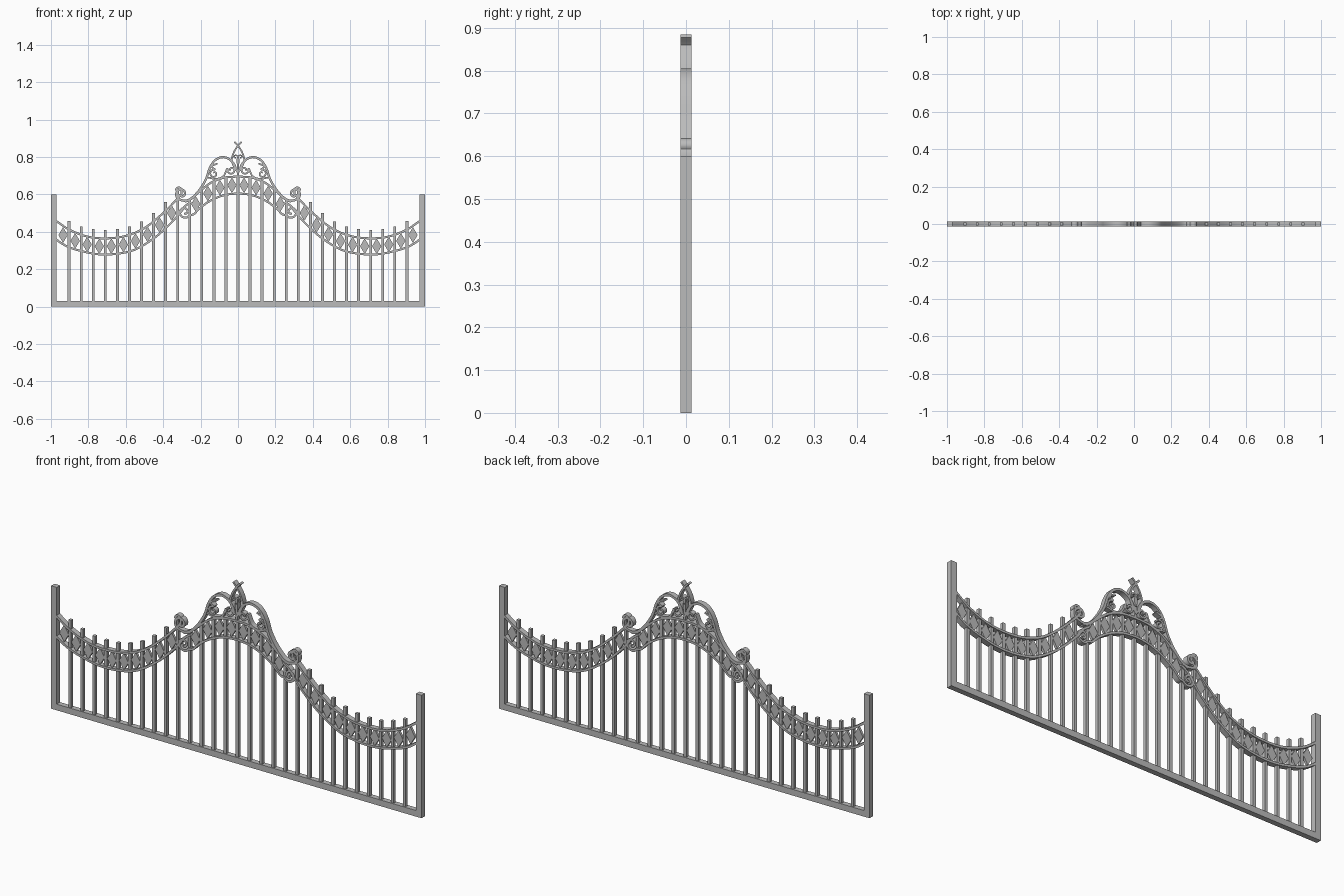
import bpy, bmesh, math
from mathutils import Vector

cube = bpy.data.objects.get("Cube")
if cube:
    bpy.data.objects.remove(cube, do_unlink=True)

# One grey metal for everything
metal = bpy.data.materials.new("grey_metal")
metal.use_nodes = True
GREY = (0.5, 0.5, 0.5, 1)
metal.diffuse_color = GREY
metal.node_tree.nodes["Principled BSDF"].inputs["Base Color"].default_value = GREY

DEPTH = 0.026
STEP = 0.0645
SIDES = (("left", 1), ("right", -1))


def finish(name, bm, smooth=False):
    bmesh.ops.recalc_face_normals(bm, faces=bm.faces)
    mesh = bpy.data.meshes.new(name)
    bm.to_mesh(mesh)
    bm.free()
    mesh.materials.append(metal)
    obj = bpy.data.objects.new(name, mesh)
    bpy.context.collection.objects.link(obj)
    if smooth:
        bpy.ops.object.select_all(action="DESELECT")
        obj.select_set(True)
        bpy.context.view_layer.objects.active = obj
        bpy.ops.object.shade_smooth_by_angle(angle=math.radians(35))
    return obj


def prism(name, outline, depth):
    """Extrude an x-z outline evenly through y."""
    bm = bmesh.new()
    rings = [[bm.verts.new((x, y, z)) for x, z in outline] for y in (-depth / 2, depth / 2)]
    for ring in rings:
        bm.faces.new(ring)
    for i in range(len(outline)):
        j = (i + 1) % len(outline)
        bm.faces.new((rings[0][i], rings[0][j], rings[1][j], rings[1][i]))
    return finish(name, bm)


def box(name, x0, x1, z0, z1, depth=DEPTH):
    return prism(name, [(x0, z0), (x1, z0), (x1, z1), (x0, z1)], depth)


def spline(points, steps=6):
    """Smooth path through the points."""
    p = [Vector(q) for q in points]
    p = [2 * p[0] - p[1]] + p + [2 * p[-1] - p[-2]]
    out = []
    for a, b, c, d in zip(p, p[1:], p[2:], p[3:]):
        for s in range(steps):
            t = s / steps
            out.append(0.5 * (2 * b + (c - a) * t + (2 * a - 5 * b + 4 * c - d) * t ** 2
                              + (3 * b - a - 3 * c + d) * t ** 3))
    return out + [p[-2]]


def curl(cx, cz, r0, r1, start, turn):
    """Spiral points, angles in degrees."""
    n = max(4, round(abs(turn) / 40))
    out = []
    for i in range(n + 1):
        a = math.radians(start + turn * i / n)
        r = r0 + (r1 - r0) * i / n
        out.append((cx + r * math.cos(a), cz + r * math.sin(a)))
    return out


def ribbon(name, points, width=0.011, depth=DEPTH, sign=1):
    """Flat bar of rectangular section bent along a path in the x-z plane."""
    path = [Vector((sign * q.x, q.y)) for q in spline(points)]
    bm = bmesh.new()
    rings = []
    for i, q in enumerate(path):
        t = (path[min(i + 1, len(path) - 1)] - path[max(i - 1, 0)]).normalized()
        n = Vector((-t.y, t.x)) * width / 2
        rings.append([bm.verts.new((v.x, y, v.y)) for v, y in (
            (q + n, -depth / 2), (q + n, depth / 2), (q - n, depth / 2), (q - n, -depth / 2))])
    for r, s in zip(rings, rings[1:]):
        for k in range(4):
            m = (k + 1) % 4
            bm.faces.new((r[k], r[m], s[m], s[k]))
    bm.faces.new(rings[0])
    bm.faces.new(rings[-1])
    return finish(name, bm, True)


def height(path, x):
    for a, b in zip(path, path[1:]):
        if a.x <= x <= b.x:
            return a.y + (b.y - a.y) * (x - a.x) / max(b.x - a.x, 1e-6)
    return path[-1].y


# Rail paths for the left half
upper_arch = [(0, .695), (.07, .69), (.14, .665), (.2, .62), (.25, .575), (.285, .56)]
lower_arch = [(0, .605), (.07, .597), (.14, .57), (.2, .53), (.235, .495)]
upper_side = [(.31, .592), (.4, .5), (.5, .42), (.6, .378), (.7, .365), (.8, .373), (.9, .41), (.975, .46)]
lower_side = [(.31, .5), (.37, .435), (.45, .365), (.55, .305), (.65, .282), (.75, .28), (.85, .3), (.92, .325), (.975, .36)]
upper_line = spline(upper_arch + upper_side)
lower_line = spline(lower_arch + lower_side)

# Frame
box("bottom_rail", -1, 1, 0, .03)
for side, s in SIDES:
    box(side + "_post", s * .985 - .015, s * .985 + .015, 0, .6)

# Upright bars
for i in range(-14, 15):
    x = i * STEP
    top = height(upper_line, abs(x)) + (.045 if abs(i) > 4 else 0)
    box("upright_bar_%02d" % (i + 15), x - .0075, x + .0075, .025, top, .016)

# Diamond plates in the band between the rails
for side, s in SIDES:
    for i in range(15):
        if i == 4:
            continue
        x = (i + .5) * STEP
        z = (height(upper_line, x) + height(lower_line, x)) / 2
        prism("%s_diamond_%02d" % (side, i + 1),
              [(s * x - .025, z), (s * x, z - .042), (s * x + .025, z), (s * x, z + .042)], .012)

for side, s in SIDES:
    # Curved rails, ending in scrolls beside the arch
    ribbon(side + "_upper_arch_rail", upper_arch, sign=s)
    ribbon(side + "_lower_arch_rail", lower_arch + curl(.285, .506, .034, .008, 210, 440), sign=s)
    ribbon(side + "_upper_side_rail", upper_side[::-1] + curl(.32, .622, .02, .009, 210, -230), sign=s)
    ribbon(side + "_lower_side_rail", lower_side[::-1] + [(.285, .535), (.25, .56)], sign=s)

    # Crown sweep with a scroll at its foot
    sweep = [(.012, .725), (.018, .755), (.045, .787), (.085, .799), (.125, .78), (.152, .738),
             (.172, .68), (.205, .625), (.245, .582), (.28, .566)]
    ribbon(side + "_crown_sweep", sweep + curl(.302, .603, .032, .008, 300, 420), .012, sign=s)

    # Inner crown curve with a scroll at each end
    outer = curl(.128, .71, .007, .024, -300, 400)
    inner = curl(.035, .73, .024, .007, 20, -400)
    ribbon(side + "_crown_scroll", outer + [(.142, .75), (.11, .765)], .009, sign=s)
    ribbon(side + "_inner_scroll", [(.16, .69), (.115, .683), (.078, .697)] + inner, .009, sign=s)

    # Finial leaf halves crossing at the tip, with a small curl inside
    ribbon(side + "_finial_leaf", [(0, .715), (.022, .75), (.033, .785), (.022, .825), (0, .86), (-.019, .881)],
           .009, sign=s)
    ribbon(side + "_finial_curl", [(.002, .75), (.004, .78)] + curl(.013, .8, .011, .004, 170, -300),
           .007, sign=s)

# Stem under the finial
box("finial_stem", -.006, .006, .69, .76, .022)
